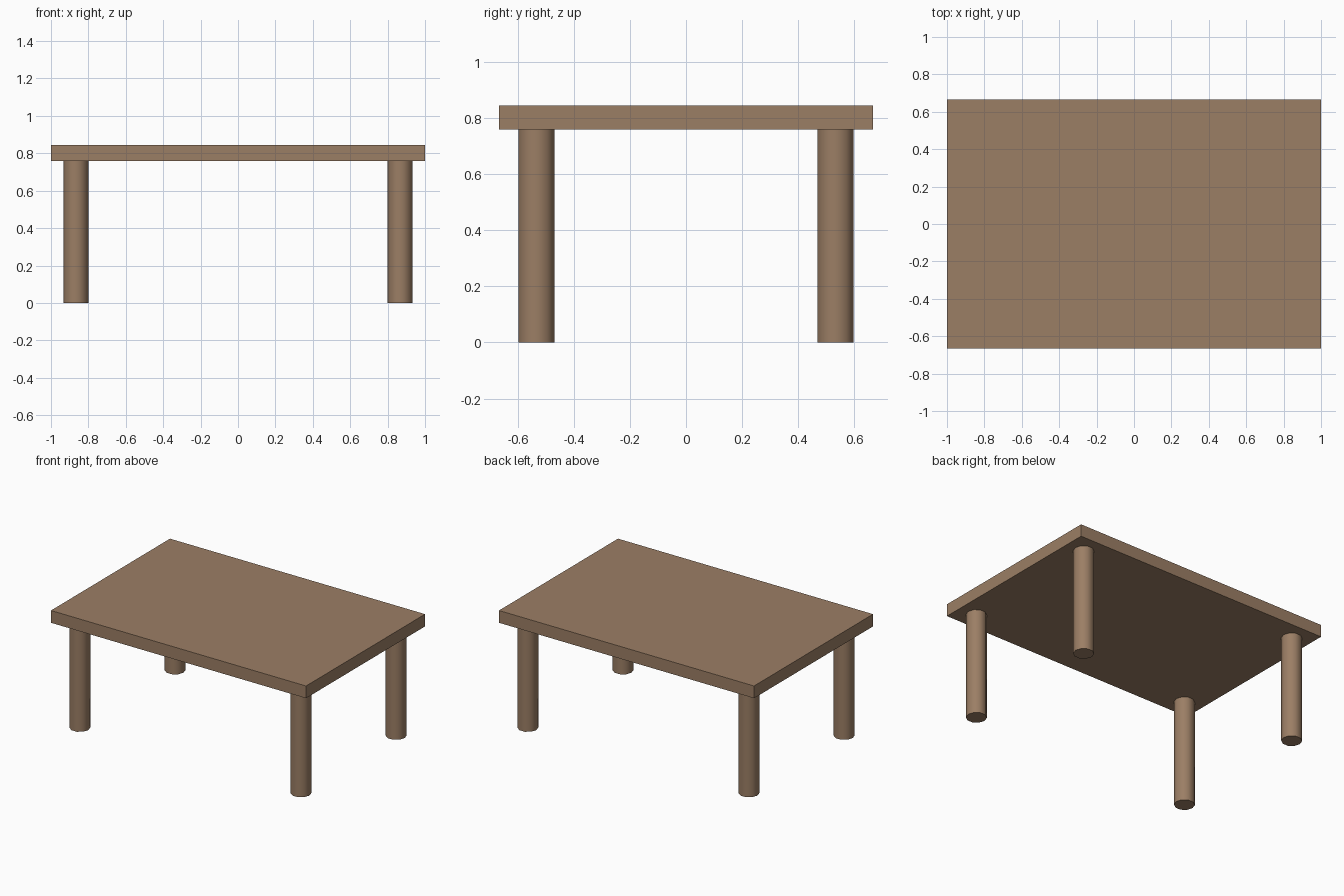
import bpy
from math import pi, radians

if "Cube" in bpy.data.objects:
    bpy.data.objects.remove(bpy.data.objects["Cube"])

TOP_Z, UNDER_Z = 0.845, 0.758
LEG_X, LEG_Y, LEG_R = 0.867, 0.533, 0.067

wood = bpy.data.materials.new("wood")
wood.diffuse_color = (0.33, 0.21, 0.13, 1)
wood.use_nodes = True
wood.node_tree.nodes["Principled BSDF"].inputs["Base Color"].default_value = wood.diffuse_color


def finish(name):
    obj = bpy.context.object
    obj.name = name
    obj.data.materials.append(wood)
    return obj


# Rectangular slab top
bpy.ops.mesh.primitive_cube_add(size=1, location=(0, 0, (TOP_Z + UNDER_Z) / 2))
top = finish("table_top")
top.scale = (2, 1.333, TOP_Z - UNDER_Z)
bpy.ops.object.transform_apply(location=False, rotation=False, scale=True)

# Four round ten-sided legs, one near each corner
for side, sx in (("left", -1), ("right", 1)):
    for end, sy in (("front", -1), ("back", 1)):
        bpy.ops.mesh.primitive_cylinder_add(
            vertices=10, radius=LEG_R, depth=UNDER_Z,
            location=(sx * LEG_X, sy * LEG_Y, UNDER_Z / 2), rotation=(0, 0, pi / 2))
        finish(f"{end}_{side}_leg")
        bpy.ops.object.shade_smooth_by_angle(angle=radians(40))
